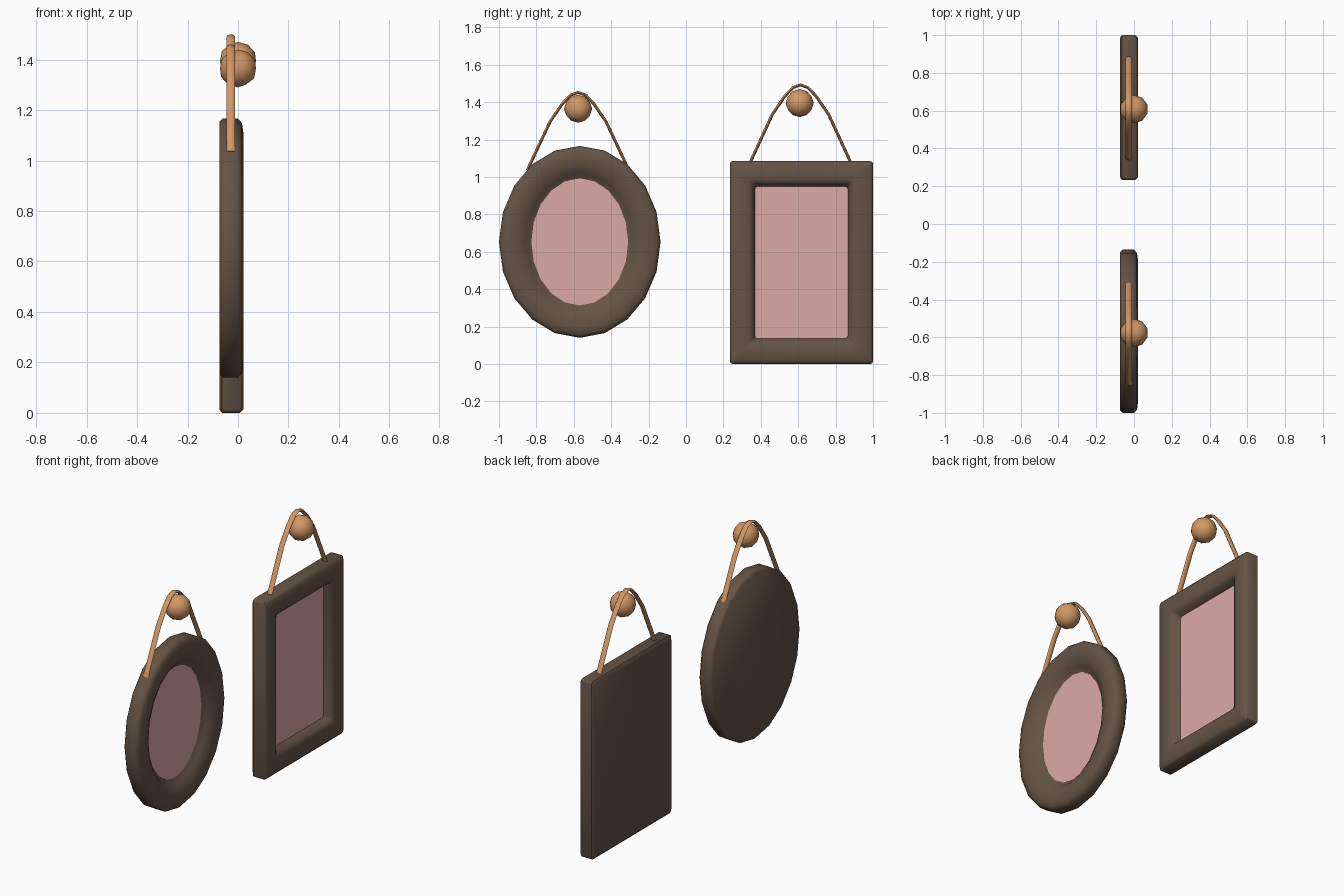
import bpy, bmesh, math
from mathutils import Vector

if "Cube" in bpy.data.objects:
    bpy.data.objects.remove(bpy.data.objects["Cube"])


def material(name, rgb):
    m = bpy.data.materials.new(name)
    m.diffuse_color = (*rgb, 1)
    m.use_nodes = True
    m.node_tree.nodes["Principled BSDF"].inputs["Base Color"].default_value = m.diffuse_color
    return m


WOOD = material("dark_wood", (0.13, 0.088, 0.06))
PINK = material("pink_panel", (0.72, 0.40, 0.39))
TAN = material("tan_cord", (0.65, 0.31, 0.13))


def finish(bm, name, mat, angle=40):
    bmesh.ops.recalc_face_normals(bm, faces=bm.faces)
    me = bpy.data.meshes.new(name)
    bm.to_mesh(me)
    bm.free()
    ob = bpy.data.objects.new(name, me)
    bpy.context.collection.objects.link(ob)
    me.materials.append(mat)
    bpy.ops.object.select_all(action='DESELECT')
    ob.select_set(True)
    bpy.context.view_layer.objects.active = ob
    bpy.ops.object.shade_smooth_by_angle(angle=math.radians(angle))
    return ob


def bridge(bm, rings, closed=True):
    for r, s in zip(rings, rings[1:]):
        n = len(r)
        for i in range(n):
            j = (i + 1) % n
            bm.faces.new((r[i], r[j], s[j], s[i]))


# Outlines in the yz plane for given half sizes
def oval(a, b):
    return [(a * math.cos(t), b * math.sin(t))
            for t in (2 * math.pi * i / 20 for i in range(20))]


def rounded_rect(a, b, r=0.015, seg=2):
    pts = []
    for k, (sy, sz) in enumerate(((1, 1), (-1, 1), (-1, -1), (1, -1))):
        for i in range(seg + 1):
            t = math.pi / 2 * (k + i / seg)
            pts.append((sy * (a - r) + r * math.cos(t), sz * (b - r) + r * math.sin(t)))
    return pts


# Frame moulding: profile of (inset, x) swept round the outline, flat back
def frame(label, outline, cy, cz, a, b, profile, panel_x):
    bm = bmesh.new()
    rings = [[bm.verts.new((x, cy + y, cz + z)) for y, z in outline(a - d, b - d)]
             for d, x in profile]
    bridge(bm, rings)
    bm.faces.new(rings[0])
    bm.faces.new(rings[-1])
    finish(bm, label + "_frame", WOOD, 50)
    # Picture panel
    bm = bmesh.new()
    d = profile[-1][0]
    f = bm.faces.new([bm.verts.new((panel_x, cy + y, cz + z)) for y, z in outline(a - d, b - d)])
    finish(bm, label + "_panel", PINK)


# Flattened cord looped over the peg
def cord(label, cy, top, foot_y, foot_z):
    half = [(foot_y, foot_z), (0.15, top - 0.165), (0.085, top - 0.07), (0.04, top - 0.022)]
    path = ([Vector((0, cy - y, z)) for y, z in half] + [Vector((0, cy, top - 0.008))]
            + [Vector((0, cy + y, z)) for y, z in reversed(half)])
    bm = bmesh.new()
    rings = []
    for i, p in enumerate(path):
        t = (path[min(i + 1, len(path) - 1)] - path[max(i - 1, 0)]).normalized()
        n = Vector((0, -t.z, t.y))
        rings.append([bm.verts.new(p + Vector((-0.028 + 0.017 * math.cos(q), 0, 0))
                                   + n * 0.008 * math.sin(q))
                      for q in (2 * math.pi * k / 8 for k in range(8))])
    bridge(bm, rings)
    bm.faces.new(rings[0])
    bm.faces.new(rings[-1])
    finish(bm, label + "_cord", TAN, 60)


# Round wall peg
def peg(label, cy, cz):
    bm = bmesh.new()
    bmesh.ops.create_icosphere(bm, subdivisions=2, radius=0.075)
    bmesh.ops.translate(bm, verts=bm.verts, vec=(0, cy, cz))
    finish(bm, label + "_peg", TAN, 60)


# Oval picture
frame("oval", oval, -0.568, 0.653, 0.432, 0.513,
      [(0.012, -0.073), (0, -0.06), (0, 0.0), (0.018, 0.016), (0.055, 0.021),
       (0.1, 0.016), (0.145, -0.006), (0.173, -0.036)], -0.03)
cord("oval", -0.577, 1.46, 0.272, 1.035)
peg("oval", -0.577, 1.365)

# Rectangular picture
frame("rectangle", rounded_rect, 0.617, 0.5425, 0.383, 0.5425,
      [(0.012, -0.073), (0, -0.063), (0, 0.008), (0.014, 0.021), (0.1, 0.021),
       (0.122, 0.008), (0.135, -0.036)], -0.03)
cord("rectangle", 0.612, 1.5, 0.277, 1.06)
peg("rectangle", 0.608, 1.395)
